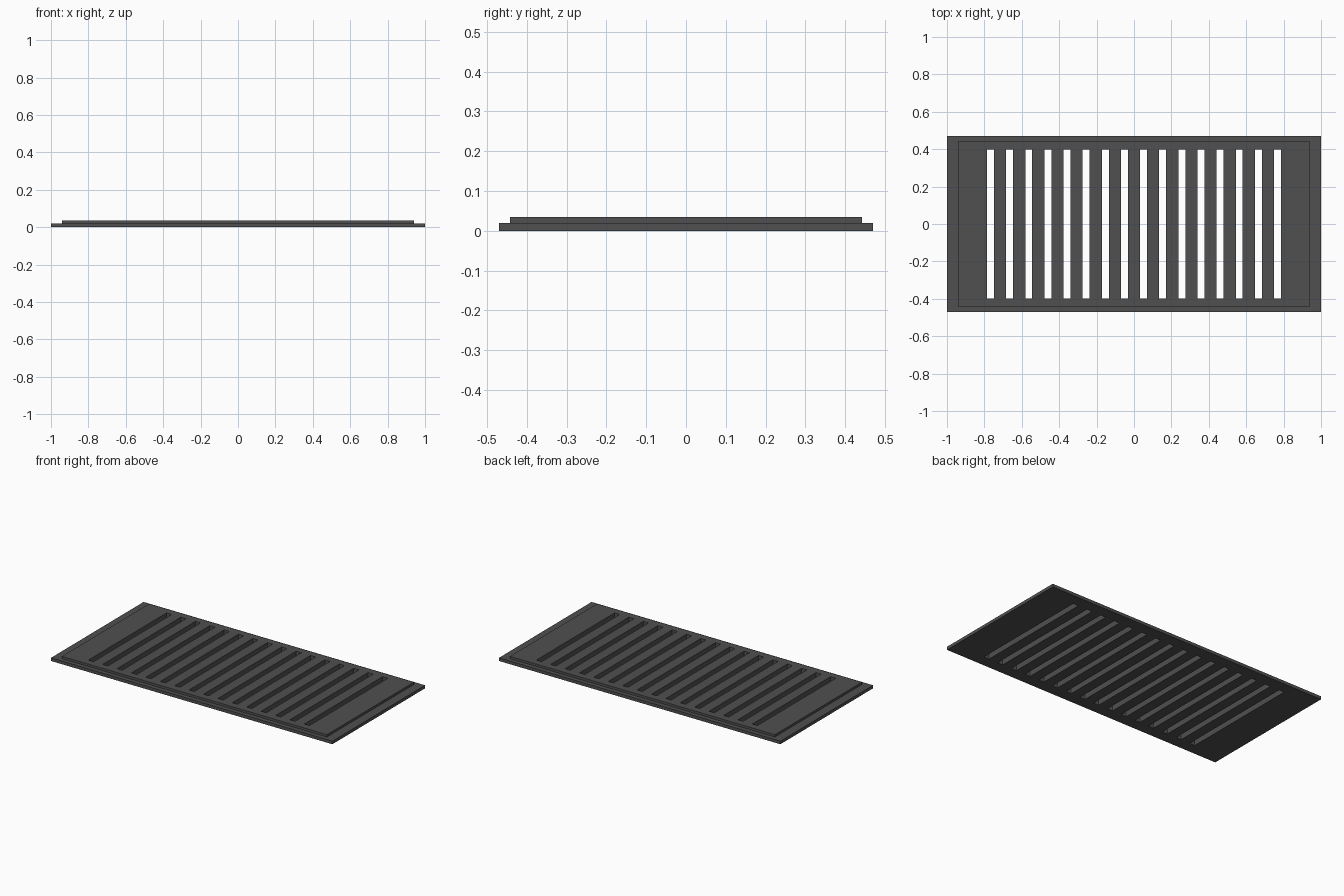
import bpy, bmesh

if "Cube" in bpy.data.objects:
    bpy.data.objects.remove(bpy.data.objects["Cube"])

SLOTS, PITCH, SLOT_W, SLOT_Y = 16, 0.1023, 0.037, 0.397
BASE_X, BASE_Y, BASE_Z = 1.0, 0.47, 0.02
TOP_X, TOP_Y, TOP_Z = 0.941, 0.442, 0.035

# Grid lines of the plan: outer flange, raised panel, slot edges
xs = [-BASE_X, -TOP_X]
for i in range(SLOTS):
    c = (i - (SLOTS - 1) / 2) * PITCH
    xs += [c - SLOT_W / 2, c + SLOT_W / 2]
xs += [TOP_X, BASE_X]
ys = [-BASE_Y, -TOP_Y, -SLOT_Y, SLOT_Y, TOP_Y, BASE_Y]

bm = bmesh.new()
grid = [[bm.verts.new((x, y, 0)) for y in ys] for x in xs]
for i in range(len(xs) - 1):
    for j in range(len(ys) - 1):
        is_slot = j == 2 and 2 <= i < 2 + 2 * SLOTS and i % 2 == 0
        if not is_slot:
            bm.faces.new((grid[i][j], grid[i + 1][j], grid[i + 1][j + 1], grid[i][j + 1]))


def raise_faces(faces, height, keep):
    """Extrude a region straight up and return its new top faces."""
    geom = bmesh.ops.extrude_face_region(bm, geom=faces, use_keep_orig=keep)["geom"]
    verts = [g for g in geom if isinstance(g, bmesh.types.BMVert)]
    bmesh.ops.translate(bm, vec=(0, 0, height), verts=verts)
    if not keep:
        bmesh.ops.delete(bm, geom=[f for f in faces if f.is_valid], context='FACES_ONLY')
    return [g for g in geom if isinstance(g, bmesh.types.BMFace)]


# Base flange, then the raised inner panel
top = raise_faces(bm.faces[:], BASE_Z, True)
inner = [f for f in top
         if abs(f.calc_center_median().x) < TOP_X and abs(f.calc_center_median().y) < TOP_Y]
raise_faces(inner, TOP_Z - BASE_Z, False)

# Merge coplanar cells into clean faces
bmesh.ops.recalc_face_normals(bm, faces=bm.faces[:])

mesh = bpy.data.meshes.new("vent_grille")
bm.to_mesh(mesh)
bm.free()
grille = bpy.data.objects.new("vent_grille", mesh)
bpy.context.collection.objects.link(grille)

# Dark grey metal
mat = bpy.data.materials.new("dark_metal")
mat.diffuse_color = (0.08, 0.08, 0.08, 1)
mat.use_nodes = True
mat.node_tree.nodes["Principled BSDF"].inputs["Base Color"].default_value = mat.diffuse_color
mesh.materials.append(mat)
